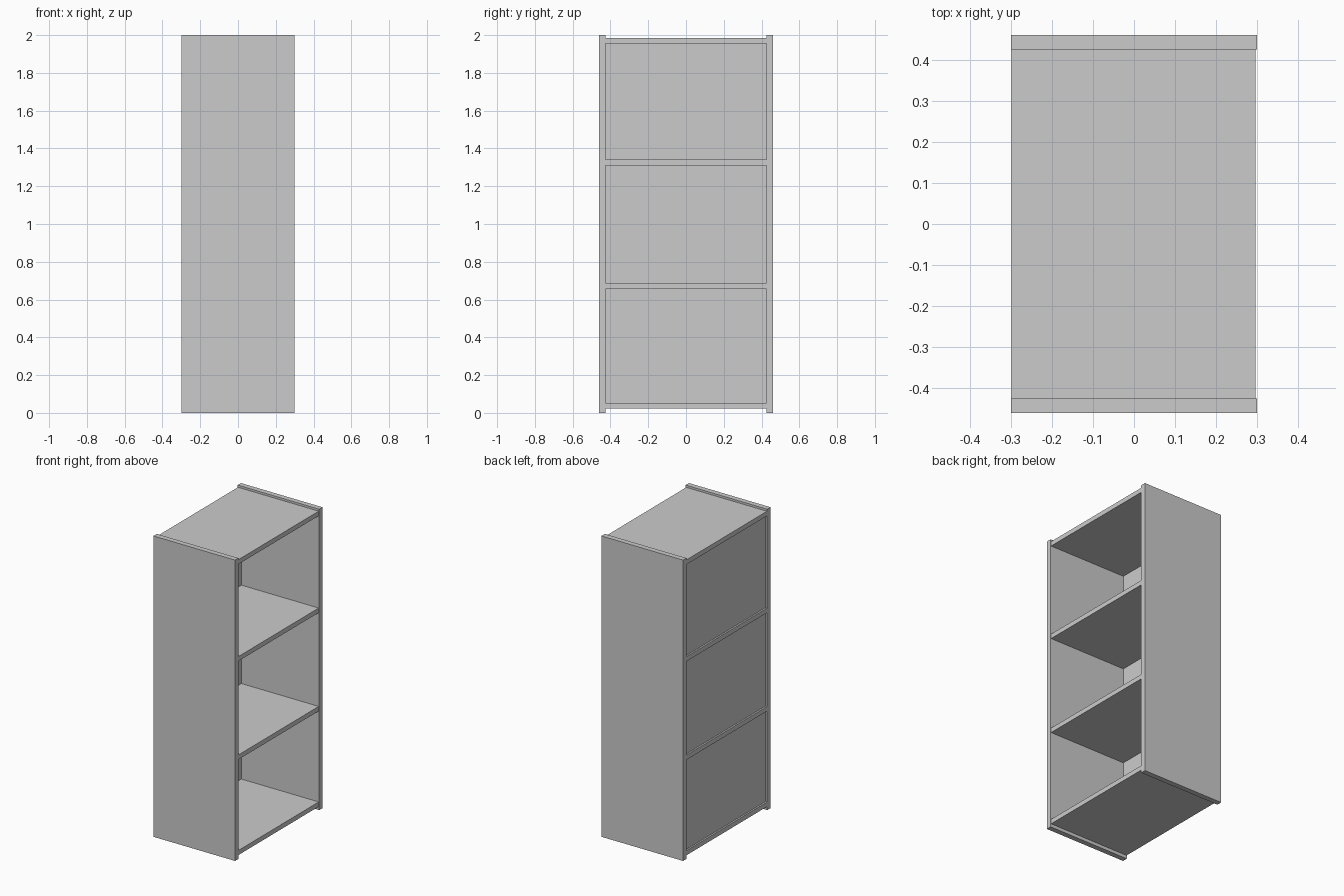
import bpy

if "Cube" in bpy.data.objects:
    bpy.data.objects.remove(bpy.data.objects["Cube"])


def box(name, lo, hi):
    """Axis-aligned box between two corners."""
    bpy.ops.mesh.primitive_cube_add(size=1, location=[(a + b) / 2 for a, b in zip(lo, hi)])
    ob = bpy.context.object
    ob.name = name
    ob.scale = [b - a for a, b in zip(lo, hi)]
    bpy.ops.object.transform_apply(location=False, rotation=False, scale=True)
    return ob


INNER = 0.425   # half width between the side panels
OUTER = 0.46

# Full-height side panels
box("side_panel_front", (-0.3, -OUTER, 0), (0.3, -INNER, 2))
box("side_panel_back", (-0.3, INNER, 0), (0.3, OUTER, 2))

# Bottom board, two shelves and top board, slightly set in from the side panels
shelves = [("bottom_board", 0.022, 0.053), ("lower_shelf", 0.657, 0.688),
           ("upper_shelf", 1.311, 1.342), ("top_board", 1.955, 1.986)]
for name, z0, z1 in shelves:
    box(name, (-0.298, -INNER, z0), (0.296, INNER, z1))

# Recessed back panels closing each compartment on the -x side
for i in range(3):
    box(f"back_panel_{i + 1}", (-0.287, -INNER, shelves[i][2]),
        (-0.273, INNER, shelves[i + 1][1]))
